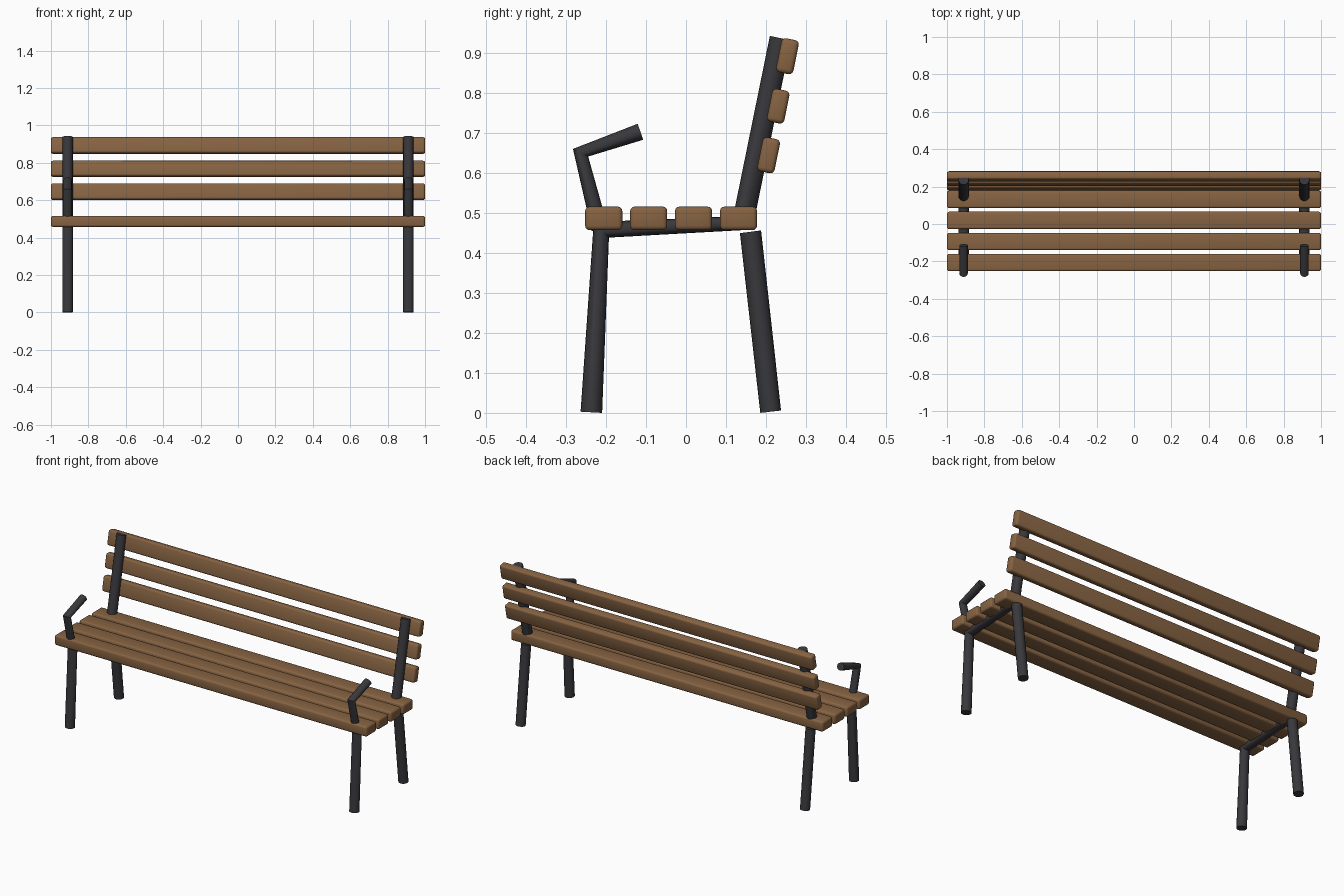
import bpy, bmesh, math
from mathutils import Vector

if "Cube" in bpy.data.objects:
    bpy.data.objects.remove(bpy.data.objects["Cube"])


def material(name, rgb):
    m = bpy.data.materials.new(name)
    m.diffuse_color = (*rgb, 1)
    m.use_nodes = True
    m.node_tree.nodes["Principled BSDF"].inputs["Base Color"].default_value = m.diffuse_color
    return m


WOOD = material("wood", (0.24, 0.125, 0.055))
METAL = material("dark_metal", (0.04, 0.04, 0.046))


def finish(name, bm, mat, angle):
    bmesh.ops.recalc_face_normals(bm, faces=bm.faces)
    me = bpy.data.meshes.new(name)
    bm.to_mesh(me)
    bm.free()
    me.materials.append(mat)
    ob = bpy.data.objects.new(name, me)
    bpy.context.collection.objects.link(ob)
    bpy.ops.object.select_all(action='DESELECT')
    ob.select_set(True)
    bpy.context.view_layer.objects.active = ob
    bpy.ops.object.shade_smooth_by_angle(angle=math.radians(angle))
    return ob


def slat(name, y, z, depth, height, tilt=0.0):
    """Rounded plank along x, tilted about x."""
    bm = bmesh.new()
    bmesh.ops.create_cube(bm, size=1)
    for v in bm.verts:
        v.co = Vector((v.co.x * 2, v.co.y * depth, v.co.z * height))
    bmesh.ops.bevel(bm, geom=bm.edges[:], offset=0.011, segments=3,
                    profile=0.5, affect='EDGES')
    ob = finish(name, bm, WOOD, 40)
    ob.location = (0, y, z)
    ob.rotation_euler.x = -tilt


def tube(name, x, radius, stations, n=16):
    """Tube through rings; each ring is given by its two edge points in the yz plane."""
    bm = bmesh.new()
    rings = []
    for y0, z0, y1, z1 in stations:
        a, b = Vector((x, y0, z0)), Vector((x, y1, z1))
        mid, half = (a + b) / 2, (b - a) / 2
        rings.append([bm.verts.new(mid + half * math.cos(t) + Vector((radius * math.sin(t), 0, 0)))
                      for t in (2 * math.pi * i / n for i in range(n))])
    for r, s in zip(rings, rings[1:]):
        for i in range(n):
            j = (i + 1) % n
            bm.faces.new((r[i], r[j], s[j], s[i]))
    bm.faces.new(rings[0])
    bm.faces.new(rings[-1])
    finish(name, bm, METAL, 35)


# seat slats
for i in range(4):
    slat(f"seat_slat_{i + 1}", -0.206 + i * 0.1125, 0.487, 0.093, 0.059)

# backrest slats
TILT = math.radians(11.5)
for i, (y, z, h) in enumerate([(0.207, 0.645, 0.087), (0.231, 0.768, 0.084), (0.254, 0.893, 0.087)]):
    slat(f"back_slat_{i + 1}", y, z, 0.044, h, TILT)

# metal frames, one at each end
for side, x in (("left", -0.911), ("right", 0.911)):
    # front leg, seat rail and back post in one bent tube
    tube(f"{side}_frame", x, 0.0275, [
        (-0.264, 0.003, -0.210, 0.000),
        (-0.231, 0.478, -0.193, 0.439),
        (0.118, 0.492, 0.166, 0.459),
        (0.210, 0.944, 0.263, 0.933)])
    tube(f"{side}_back_leg", x, 0.0275, [
        (0.186, 0.000, 0.238, 0.006),
        (0.135, 0.450, 0.188, 0.457)])
    # arm riser and armrest
    tube(f"{side}_armrest", x, 0.0225, [
        (-0.236, 0.455, -0.195, 0.464),
        (-0.283, 0.661, -0.245, 0.642),
        (-0.121, 0.724, -0.107, 0.684)])
